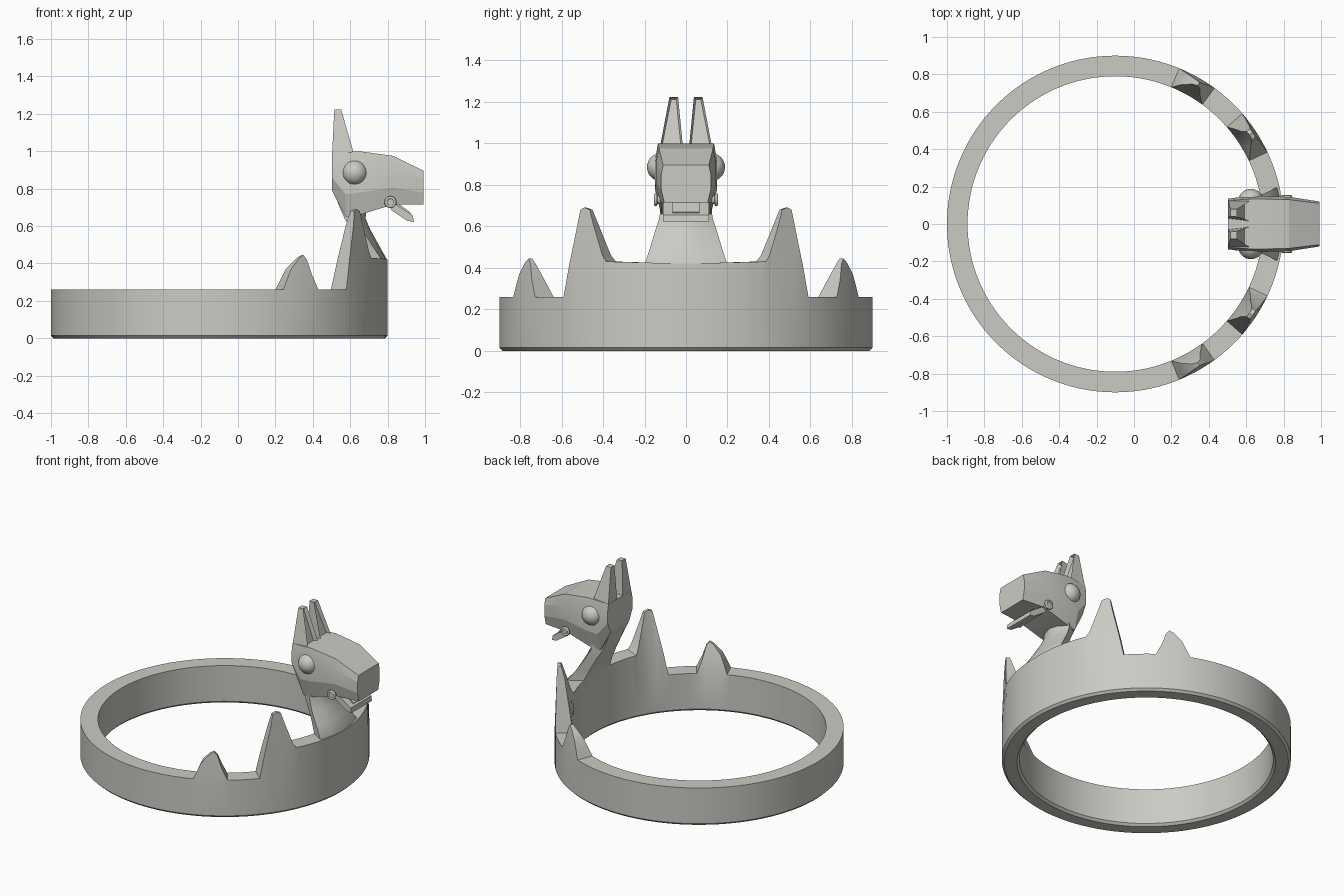
import bpy, bmesh, math
from mathutils import Vector

old = bpy.data.objects.get("Cube")
if old:
    bpy.data.objects.remove(old, do_unlink=True)

grey = bpy.data.materials.new("warm grey")
grey.use_nodes = True
COLOUR = (0.6, 0.59, 0.55, 1)
grey.diffuse_color = COLOUR
grey.node_tree.nodes["Principled BSDF"].inputs["Base Color"].default_value = COLOUR


def finish(name, bm, angle=30):
    bmesh.ops.recalc_face_normals(bm, faces=bm.faces[:])
    mesh = bpy.data.meshes.new(name)
    bm.to_mesh(mesh)
    bm.free()
    mesh.materials.append(grey)
    obj = bpy.data.objects.new(name, mesh)
    bpy.context.collection.objects.link(obj)
    bpy.ops.object.select_all(action='DESELECT')
    obj.select_set(True)
    bpy.context.view_layer.objects.active = obj
    bpy.ops.object.shade_smooth_by_angle(angle=math.radians(angle))
    return obj


def loft(sections, closed=False):
    """Skin a row of equal point loops; cap the ends unless the row closes."""
    bm = bmesh.new()
    rows = [[bm.verts.new(p) for p in s] for s in sections]
    count = len(rows[0])
    pairs = list(zip(rows, rows[1:]))
    if closed:
        pairs.append((rows[-1], rows[0]))
    else:
        bm.faces.new(rows[0])
        bm.faces.new(rows[-1])
    for a, b in pairs:
        for i in range(count):
            j = (i + 1) % count
            bm.faces.new((a[i], a[j], b[j], b[i]))
    return bm


# Ring band with a raised front and four spikes along its crest
CX, OUTER, INNER, LOW, EDGE = -0.1, 0.9, 0.79, 0.26, 0.015
# degrees from the head, crest height, how far the crest thins toward the outside
crest = [(0, .42, 0), (25.3, .43, 0), (26.7, .46, .2), (30, .6, .65), (31.7, .68, .95),
         (33.7, .69, 1), (35.2, .68, .95), (36.2, .6, .65), (38.9, .42, .3), (41, LOW, 0),
         (53.9, LOW, 0), (56.3, .34, .4), (58, .42, .9), (59.3, .445, 1), (61, .43, .9),
         (64.5, .37, .5), (67.7, LOW, 0), (180, LOW, 0)]


def crest_at(deg):
    for (a, za, la), (b, zb, lb) in zip(crest, crest[1:]):
        if a <= deg <= b:
            t = (deg - a) / (b - a)
            return za + (zb - za) * t, la + (lb - la) * t


keys = {float(k[0]) for k in crest}
keys |= {float(d) for d in range(0, 181, 3) if min(abs(d - k) for k in keys) > 0.8}
angles = sorted(keys | {-k for k in keys if 0 < k < 180})
columns = []
for deg in angles:
    z, lean = crest_at(abs(deg))
    profile = [(OUTER - EDGE, 0), (OUTER, EDGE), (OUTER, 0.25),
               (OUTER - 0.018 * lean, z), (INNER + 0.072 * lean, z),
               (INNER, 0.25), (INNER, EDGE), (INNER + EDGE, 0)]
    c, s = math.cos(math.radians(deg)), math.sin(math.radians(deg))
    columns.append([(CX + r * c, r * s, h) for r, h in profile])
finish("ring_band", loft(columns, closed=True))

# Neck: height, back x, side x, front x, half width
neck = []
for z, back, side, front, w in [(.36, .685, .77, .799, .205), (.42, .68, .768, .797, .198),
                                (.5, .645, .715, .752, .172), (.58, .605, .665, .708, .148),
                                (.64, .57, .635, .682, .128), (.72, .535, .63, .69, .12),
                                (.8, .51, .63, .69, .115)]:
    mid = side + (front - side) * 0.75
    half = [(front, 0), (mid, w * .5), (side, w), (back, w * .72)]
    loop = half + [(x, -y) for x, y in reversed(half[1:])]
    neck.append([(x, y, z) for x, y in loop])
finish("neck", loft(neck), 40)

# Head: x, bottom, top, half widths at the bottom, middle and top
head = []
for x, low, high, wl, wm, wt in [(.502, .79, .99, .1, .135, .125), (.575, .65, .995, .11, .145, .13),
                                 (.65, .66, 1.0, .12, .15, .135), (.83, .715, .975, .122, .145, .13),
                                 (.993, .715, .895, .105, .12, .11)]:
    h = high - low
    half = [(wl, low), (wm, low + h * .35), (wm, low + h * .75), (wt, high)]
    loop = half + [(-y, z) for y, z in reversed(half)]
    head.append([(x, y, z) for y, z in loop])
finish("head", loft(head), 12)

# Lower jaw hanging open under the muzzle
jaw = [(.80, .72), (.83, .725), (.935, .655), (.94, .622), (.905, .628), (.82, .685)]
finish("lower_jaw", loft([[(x, y, z) for x, z in jaw] for y in (-.112, .112)]), 15)
tongue = [(.80, .735), (.87, .712), (.925, .67), (.92, .66), (.80, .71)]
finish("tongue", loft([[(x, y, z) for x, z in tongue] for y in (-.065, .065)]), 15)


def disc(name, side, y, radius, depth):
    bpy.ops.mesh.primitive_cylinder_add(vertices=20, radius=radius, depth=depth,
                                        location=(.815, side * y, .728),
                                        rotation=(math.pi / 2, 0, 0))
    obj = bpy.context.object
    obj.name = name
    obj.data.materials.append(grey)
    bpy.ops.object.shade_smooth_by_angle(angle=math.radians(30))


for side, label in ((1, "left"), (-1, "right")):
    # Eye
    bpy.ops.mesh.primitive_uv_sphere_add(segments=32, ring_count=16, radius=.068,
                                         location=(.625, side * .12, .885))
    eye = bpy.context.object
    eye.name = label + "_eye"
    eye.data.materials.append(grey)
    bpy.ops.object.shade_smooth()

    # Jaw hinge: hub with a raised rim
    disc(label + "_hinge_hub", side, .125, .02, .05)
    bpy.ops.mesh.primitive_torus_add(major_radius=.024, minor_radius=.008,
                                     major_segments=24, minor_segments=8,
                                     location=(.815, side * .146, .728),
                                     rotation=(math.pi / 2, 0, 0))
    rim = bpy.context.object
    rim.name = label + "_hinge_rim"
    rim.data.materials.append(grey)
    bpy.ops.object.shade_smooth()

    # Ear with a hollowed front face
    base = [(.503, .03), (.503, .125), (.62, .125), (.62, .015)]
    tip = [(.515, .042), (.515, .08), (.552, .08), (.552, .038)]
    ear = loft([[(x, side * y, .985) for x, y in base], [(x, side * y, 1.222) for x, y in tip]])
    bmesh.ops.recalc_face_normals(ear, faces=ear.faces[:])
    front = max(ear.faces, key=lambda f: f.normal.dot(Vector((1, 0, 0))))
    bmesh.ops.inset_region(ear, faces=[front], thickness=.014, depth=0)
    bmesh.ops.translate(ear, verts=front.verts[:], vec=(-.025, 0, 0))
    finish(label + "_ear", ear, 15)
